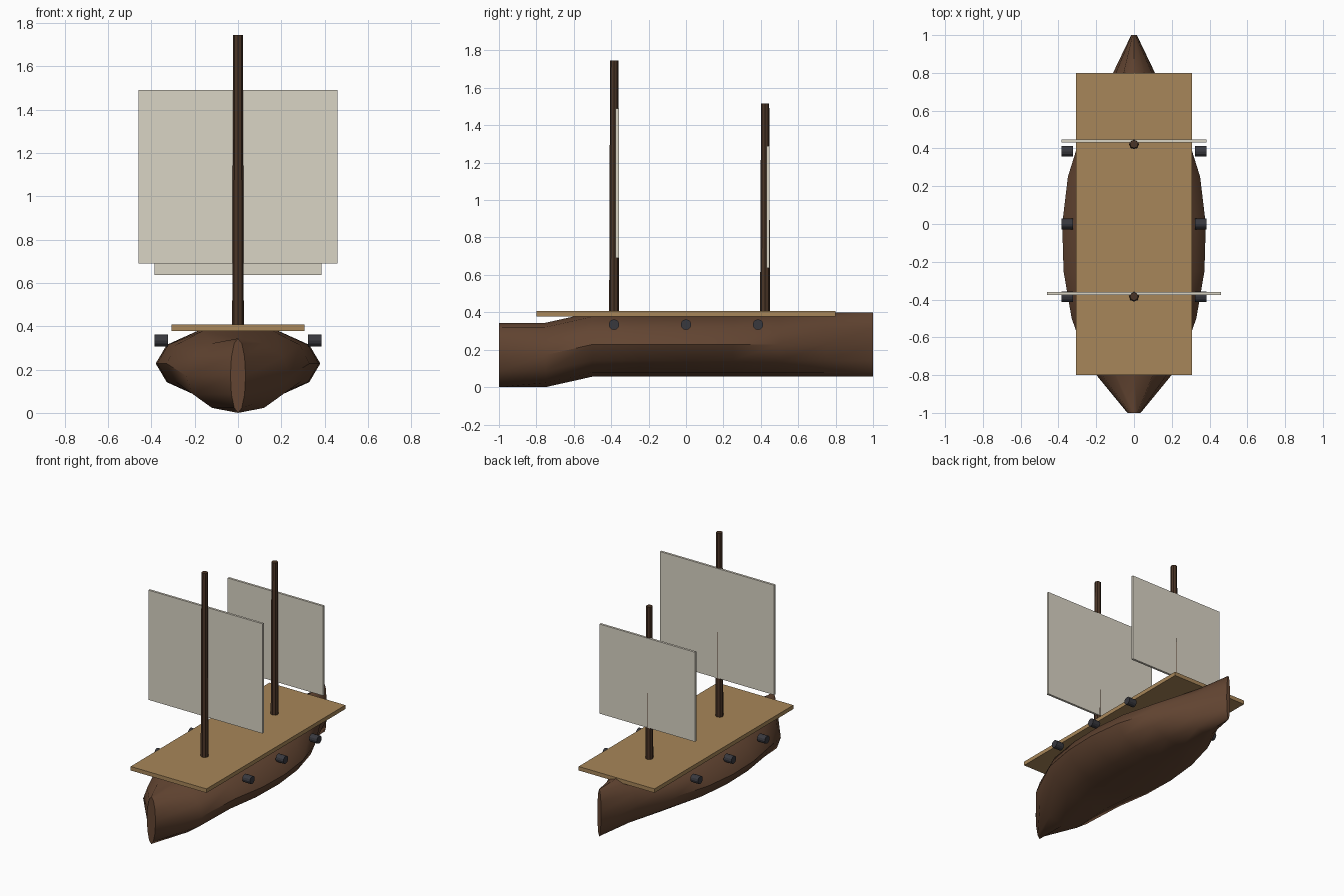
import bpy, bmesh, math

if "Cube" in bpy.data.objects:
    bpy.data.objects.remove(bpy.data.objects["Cube"])


def material(name, rgb):
    m = bpy.data.materials.new(name)
    m.diffuse_color = (*rgb, 1)
    m.use_nodes = True
    m.node_tree.nodes["Principled BSDF"].inputs["Base Color"].default_value = m.diffuse_color
    return m


HULL = material("hull brown", (0.125, 0.06, 0.032))
DECK = material("deck tan", (0.39, 0.24, 0.1))
MAST = material("mast dark brown", (0.07, 0.036, 0.02))
SAIL = material("sail off white", (0.70, 0.66, 0.56))
IRON = material("iron grey", (0.04, 0.04, 0.048))


def box(name, x, y, z, mat):
    """Box from (min, max) ranges."""
    bpy.ops.mesh.primitive_cube_add(size=1, location=[sum(r) / 2 for r in (x, y, z)])
    ob = bpy.context.object
    ob.name = name
    ob.scale = [r[1] - r[0] for r in (x, y, z)]
    ob.data.materials.append(mat)
    return ob


def rod(name, sides, r1, r2, length, loc, mat, rot=(0, 0, 0)):
    bpy.ops.mesh.primitive_cone_add(vertices=sides, radius1=r1, radius2=r2,
                                    depth=length, location=loc, rotation=rot)
    ob = bpy.context.object
    ob.name = name
    ob.data.materials.append(mat)
    return ob


# Hull: twelve-sided elliptical sections (y, half width, centre height)
SECTIONS = [(-1, 0.035, 0.172), (-0.75, 0.24, 0.172), (-0.5, 0.33, 0.228),
            (-0.25, 0.373, 0.228), (0, 0.38, 0.228), (0.25, 0.35, 0.228),
            (0.5, 0.272, 0.228), (0.75, 0.135, 0.228), (1, 0.015, 0.228)]
bm = bmesh.new()
rings = []
for y, w, zc in SECTIONS:
    rings.append([bm.verts.new((w * math.cos(i * math.pi / 6), y,
                                zc + 0.172 * math.sin(i * math.pi / 6)))
                  for i in range(12)])
for a, b in zip(rings, rings[1:]):
    for i in range(12):
        j = (i + 1) % 12
        bm.faces.new((a[i], a[j], b[j], b[i]))
bm.faces.new(rings[0])
bm.faces.new(rings[-1])
bmesh.ops.recalc_face_normals(bm, faces=bm.faces)
mesh = bpy.data.meshes.new("hull")
bm.to_mesh(mesh)
bm.free()
hull = bpy.data.objects.new("hull", mesh)
bpy.context.collection.objects.link(hull)
mesh.materials.append(HULL)
bpy.ops.object.select_all(action='DESELECT')
hull.select_set(True)
bpy.context.view_layer.objects.active = hull
bpy.ops.object.shade_smooth_by_angle(angle=math.radians(40))

# Deck
box("deck", (-0.306, 0.306), (-0.8, 0.8), (0.378, 0.407), DECK)

# Masts and sails: name, y, mast top, sail half width, sail bottom, sail top
for name, y, top, w, z0, z1 in [("front", -0.384, 1.745, 0.46, 0.69, 1.49),
                                ("rear", 0.423, 1.515, 0.385, 0.637, 1.29)]:
    rod(name + "_mast", 8, 0.027, 0.022, top - 0.395, (0, y, (top + 0.395) / 2), MAST)
    box(name + "_sail", (-w, w), (y + 0.008, y + 0.0245), (z0, z1), SAIL)

# Cannons, three a side
for side, label in ((1, "right"), (-1, "left")):
    for n, y in enumerate((-0.385, 0, 0.385)):
        rod(f"{label}_cannon_{n + 1}", 12, 0.028, 0.028, 0.062,
            (side * 0.354, y, 0.334), IRON, (0, side * math.pi / 2, 0))
